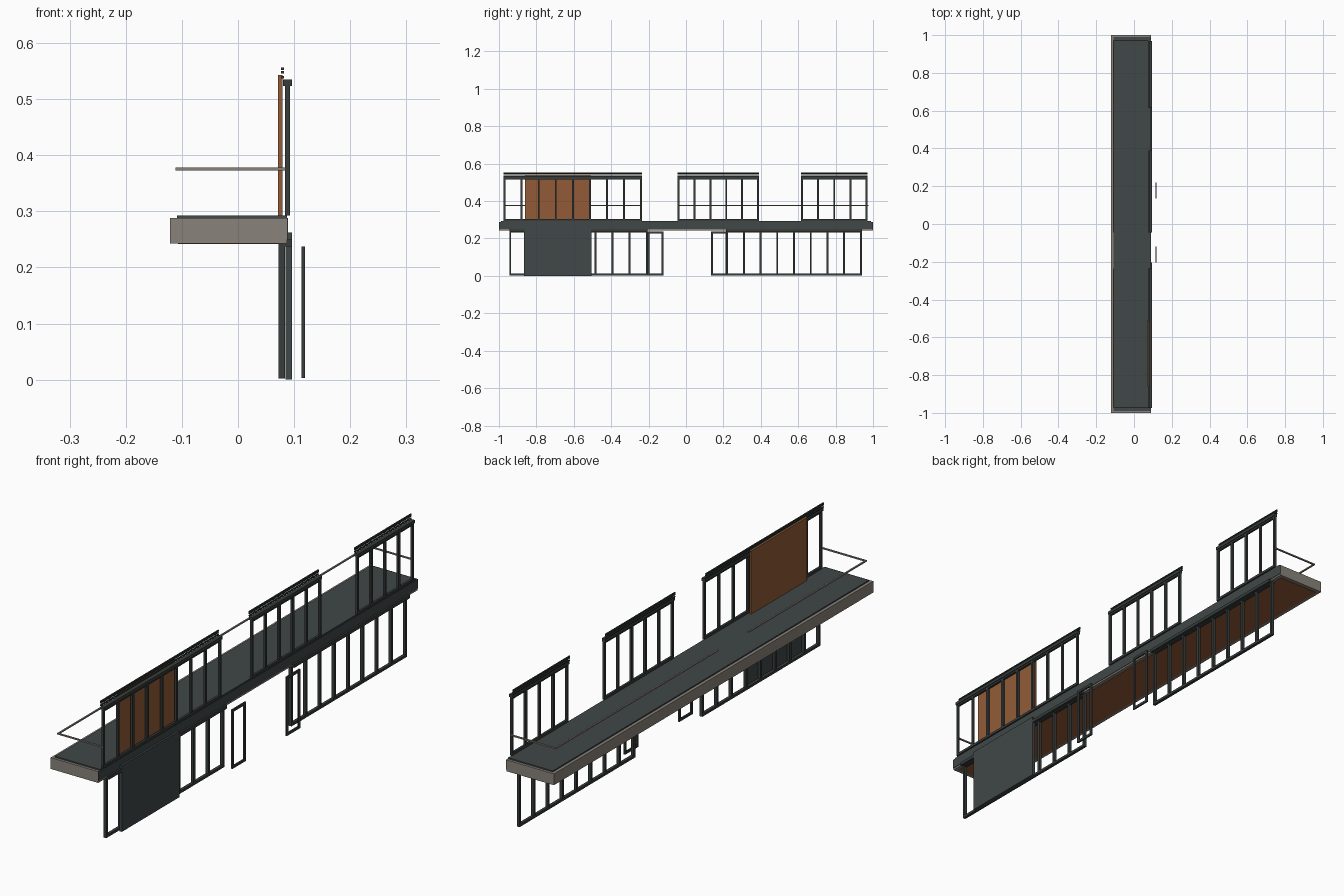
import bpy, bmesh

if "Cube" in bpy.data.objects:
    bpy.data.objects.remove(bpy.data.objects["Cube"])


def material(name, rgb):
    m = bpy.data.materials.new(name)
    m.diffuse_color = (*rgb, 1)
    m.use_nodes = True
    m.node_tree.nodes["Principled BSDF"].inputs["Base Color"].default_value = m.diffuse_color
    return m


DARK = material("slate", (0.052, 0.063, 0.064))
FRAME = material("dark_frame", (0.038, 0.046, 0.044))
STONE = material("warm_grey", (0.25, 0.225, 0.195))
WOOD = material("brown_wood", (0.29, 0.105, 0.038))


def boxes(name, mat, items):
    """One object made of boxes given as (x0, x1, y0, y1, z0, z1)."""
    bm = bmesh.new()
    for x0, x1, y0, y1, z0, z1 in items:
        vs = bmesh.ops.create_cube(bm, size=1)["verts"]
        for v in vs:
            v.co = (x1 if v.co.x > 0 else x0,
                    y1 if v.co.y > 0 else y0,
                    z1 if v.co.z > 0 else z0)
    me = bpy.data.meshes.new(name)
    bm.to_mesh(me)
    bm.free()
    me.materials.append(mat)
    ob = bpy.data.objects.new(name, me)
    bpy.context.collection.objects.link(ob)
    return ob


def window(name, x0, x1, y0, y1, z0, z1, panes, w=0.010):
    """Open frame with evenly spaced uprights."""
    parts = [(x0, x1, y0, y1, z0, z0 + w), (x0, x1, y0, y1, z1 - w, z1)]
    for i in range(panes + 1):
        c = y0 + w / 2 + (y1 - y0 - w) * i / panes
        parts.append((x0, x1, c - w / 2, c + w / 2, z0 + w, z1 - w))
    return boxes(name, FRAME, parts)


# Balcony slab with floor, edge trim and wooden soffit
boxes("balcony_slab", STONE, [(-0.121, 0.087, -1, 1, 0.243, 0.288)])
boxes("balcony_floor", DARK, [(-0.109, 0.087, -0.99, 0.99, 0.288, 0.293)])
boxes("slab_edge_trim", DARK, [(0.087, 0.089, -1, 1, 0.25, 0.288)])
boxes("soffit", WOOD, [(-0.107, 0.072, -0.985, 0.985, 0.2415, 0.243)])

# Upper windows with head rail and shade slats
for i, (a, b, n) in enumerate([(-0.975, -0.235, 8), (-0.045, 0.39, 5), (0.615, 0.97, 4)]):
    window(f"upper_window_{i}", 0.084, 0.093, a, b, 0.293, 0.526, n)
    boxes(f"upper_head_rail_{i}", FRAME, [(0.080, 0.096, a, b, 0.523, 0.535)])
    boxes(f"shade_slats_{i}", FRAME,
          [(0.077, 0.082, a, b, z, z + 0.004) for z in (0.537, 0.546, 0.552)])

# Lower windows with track
for i, (a, b, n) in enumerate([(-0.945, -0.205, 8), (0.215, 0.94, 8)]):
    window(f"lower_window_{i}", 0.072, 0.084, a, b, 0.002, 0.243, n)
    boxes(f"lower_track_{i}", FRAME, [(0.084, 0.096, a, b, 0.237, 0.25)])

# Door leaves set out in front
window("door_leaf_left", 0.113, 0.119, -0.205, -0.12, 0.003, 0.237, 1)
window("door_leaf_right", 0.113, 0.119, 0.135, 0.22, 0.003, 0.237, 1)

# Solid wall panels
boxes("lower_panel", DARK, [(0.085, 0.0965, -0.865, -0.505, 0, 0.262)])
boxes("upper_wood_panel", WOOD, [(0.071, 0.079, -0.86, -0.51, 0.293, 0.543)])

# Hand rail around the balcony
boxes("hand_rail", STONE, [
    (-0.111, -0.105, -0.975, -0.235, 0.373, 0.378),
    (-0.111, -0.105, -0.045, 0.975, 0.373, 0.378),
    (-0.105, 0.09, -0.975, -0.969, 0.373, 0.378),
    (-0.105, 0.09, 0.969, 0.975, 0.373, 0.378)])
